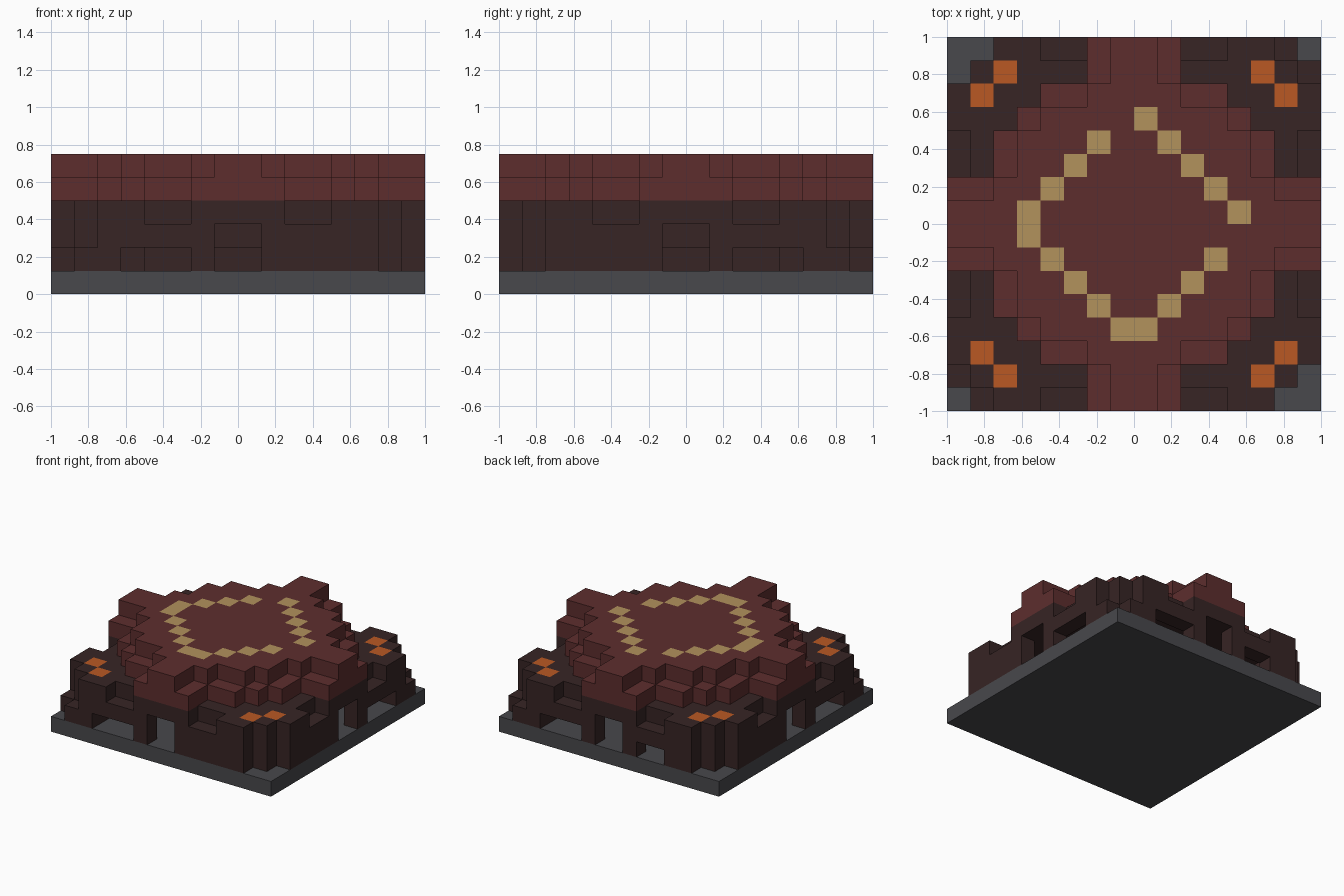
import bpy
import bmesh
from mathutils import Vector

cube = bpy.data.objects.get("Cube")
if cube:
    bpy.data.objects.remove(cube, do_unlink=True)

N = 16           # blocks along each side
U = 2 / N        # size of one block


def material(name, rgb):
    m = bpy.data.materials.new(name)
    m.use_nodes = True
    m.diffuse_color = (*rgb, 1)
    bsdf = next(n for n in m.node_tree.nodes if n.type == 'BSDF_PRINCIPLED')
    bsdf.inputs["Base Color"].default_value = (*rgb, 1)
    bsdf.inputs["Roughness"].default_value = 0.9
    return m


stone = material("grey_stone", (0.065, 0.065, 0.072))
bark = material("dark_brown", (0.038, 0.018, 0.018))
red = material("dark_red", (0.11, 0.027, 0.027))
gold = material("pale_gold", (0.445, 0.287, 0.107))
ember = material("ember_orange", (0.49, 0.098, 0.017))


def block(x0, x1, y0, y1, z0, z1):
    """Inclusive range of grid cells."""
    return {(x, y, z) for x in range(x0, x1 + 1)
            for y in range(y0, y1 + 1) for z in range(z0, z1 + 1)}


def build(name, cells, mats, painted=()):
    """Skin a set of cells; upward faces over painted columns use the second colour."""
    bm = bmesh.new()
    for cell in cells:
        for axis in range(3):
            for sign in (-1, 1):
                near = list(cell)
                near[axis] += sign
                if tuple(near) in cells:
                    continue
                n, a, b = Vector(), Vector(), Vector()
                n[axis] = sign / 2
                a[(axis + 1) % 3] = 0.5
                b[(axis + 2) % 3] = sign / 2
                mid = Vector(cell) + Vector((0.5, 0.5, 0.5)) + n
                corners = (mid - a - b, mid + a - b, mid + a + b, mid - a + b)
                face = bm.faces.new([bm.verts.new(c * U - Vector((1, 1, 0)))
                                     for c in corners])
                if axis == 2 and sign == 1 and cell[:2] in painted:
                    face.material_index = 1
    bmesh.ops.remove_doubles(bm, verts=bm.verts[:], dist=0.001)
    mesh = bpy.data.meshes.new(name)
    bm.to_mesh(mesh)
    bm.free()
    for m in mats:
        mesh.materials.append(m)
    obj = bpy.data.objects.new(name, mesh)
    bpy.context.collection.objects.link(obj)
    return obj


def swap(cells):
    """Mirror cells across the diagonal."""
    return {(y, x, z) for x, y, z in cells}


def flip(cells):
    """Half turn about the vertical axis."""
    return {(15 - x, 15 - y, z) for x, y, z in cells}


# Foundation slab
slab = bpy.data.meshes.new("foundation")
bm = bmesh.new()
bmesh.ops.create_cube(bm, size=1)
for v in bm.verts:
    v.co = Vector((v.co.x * 2, v.co.y * 2, (v.co.z + 0.5) * U))
bm.to_mesh(slab)
bm.free()
slab.materials.append(stone)
bpy.context.collection.objects.link(bpy.data.objects.new("foundation", slab))

# Hollow walls with a ceiling and solid corner posts
walls = block(0, 15, 0, 15, 1, 3) - block(1, 14, 1, 14, 1, 2)
for x in (0, 13):
    for y in (0, 13):
        walls |= block(x, x + 2, y, y + 2, 1, 2)

# Chamfered corners, with a low step left on two of them
for x, dx in ((0, 1), (15, -1)):
    for y, dy in ((0, 1), (15, -1)):
        low = 2 if x == y else 1
        for z in (1, 2, 3):
            walls.discard((x, y, z))
            if z >= low:
                walls.discard((x + dx, y, z))
                walls.discard((x, y + dy, z))

# Doorways and upper notches on all four sides
side = block(7, 8, 0, 0, 1, 2) | block(4, 5, 0, 0, 3, 3) | block(10, 11, 0, 0, 3, 3)
for cut in (side, swap(side)):
    walls -= cut | flip(cut)

# Low openings beside the doors
low_gap = block(3, 5, 0, 0, 1, 1)
for cut in (low_gap, swap(low_gap)):
    walls -= cut | flip(cut)
walls -= block(4, 5, 15, 15, 1, 1)

# Ember vents on the four corner roofs
vents = {(x, y) for a, b in ((1, 2), (2, 1)) for x in (a, 15 - a) for y in (b, 15 - b)}
build("walls", walls, (bark, ember), vents)

# Stepped core inside the hall
build("inner_core", block(4, 11, 4, 11, 1, 1) | block(5, 10, 5, 10, 2, 2), (bark,))


def tier(z, insets):
    """Cross-shaped layer; insets give the rows' starts from the edge inward."""
    cells = set()
    for row, start in enumerate(insets):
        strip = block(start, 15 - start, row, row, z, z)
        cells |= strip | flip(strip)
    return cells


# Two-tier roof with a broken gold ring set into its top
ring = {(7, 3), (8, 3), (3, 7), (3, 8), (8, 12), (12, 8), (6, 11), (9, 11)}
ring |= {(x, y) for i in (4, 5, 6) for x in (i, 15 - i) for y in (10 - i,)}
ring |= {(x, y) for i in (4, 5) for x in (i, 15 - i) for y in (5 + i,)}
build("lower_roof", tier(4, (6, 6, 4, 3, 2, 2, 0, 0)), (red,))
build("upper_roof", tier(5, (7, 7, 6, 4, 3, 3, 2, 0)), (red, gold), ring)
